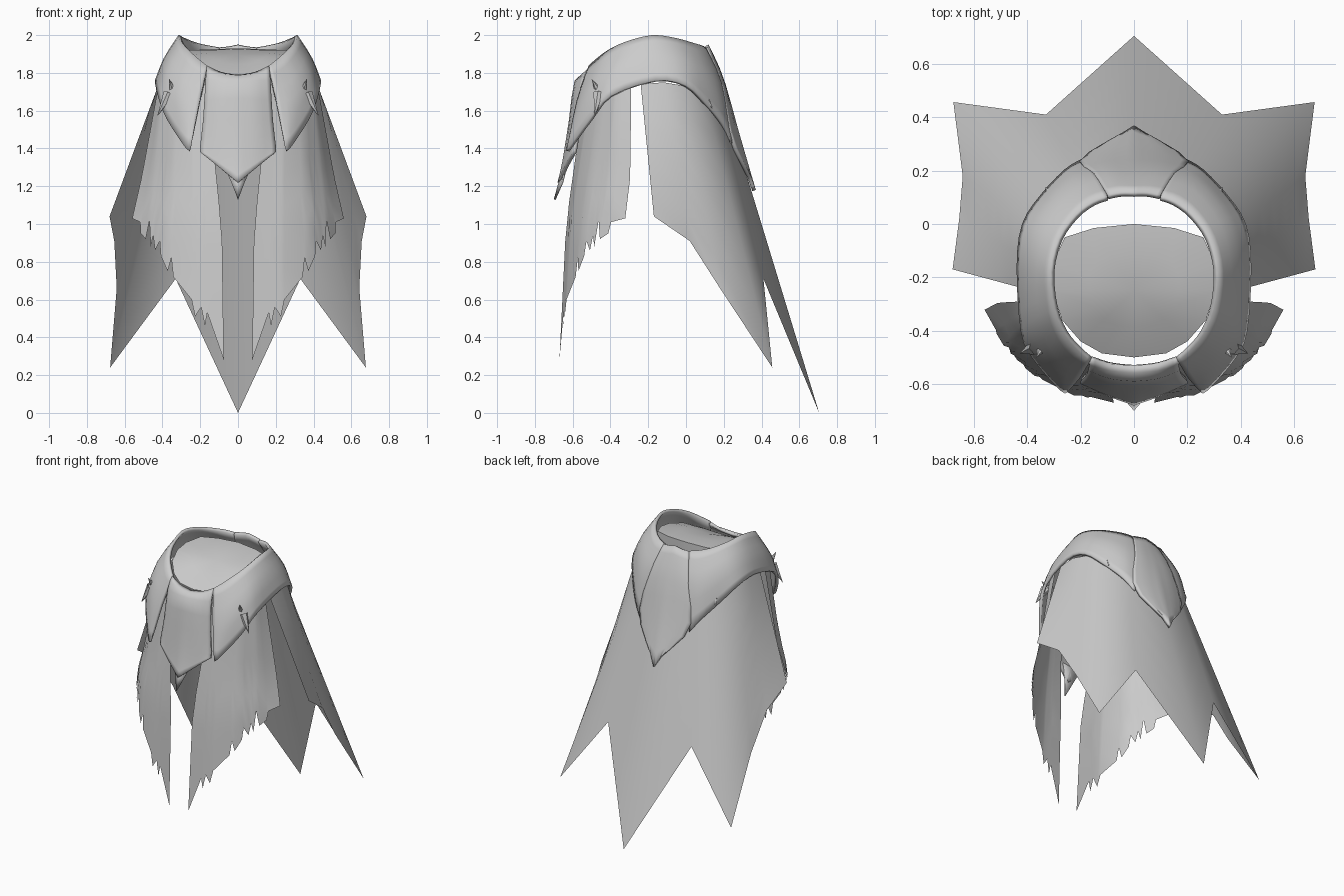
import bpy, bmesh
from mathutils import Vector

if "Cube" in bpy.data.objects:
    bpy.data.objects.remove(bpy.data.objects["Cube"])

cloth = bpy.data.materials.new("grey cloth")
cloth.diffuse_color = (0.6, 0.6, 0.6, 1)
cloth.use_nodes = True
cloth.node_tree.nodes["Principled BSDF"].inputs["Base Color"].default_value = cloth.diffuse_color


def lerp(pts, t):
    """Sample a polyline at t = 0..1."""
    f = min(max(t, 0), 1) * (len(pts) - 1)
    i = min(int(f), len(pts) - 2)
    return Vector(pts[i]).lerp(Vector(pts[i + 1]), f - i)


def spline(pts, t):
    """Sample a smooth curve through pts at t = 0..1."""
    f = t * (len(pts) - 1)
    i = min(int(f), len(pts) - 2)
    f -= i
    p = [Vector(pts[min(max(i + k, 0), len(pts) - 1)]) for k in (-1, 0, 1, 2)]
    return 0.5 * (2 * p[1] + (p[2] - p[0]) * f
                  + (2 * p[0] - 5 * p[1] + 4 * p[2] - p[3]) * f * f
                  + (3 * p[1] - p[0] - 3 * p[2] + p[3]) * f ** 3)


def finish(name, bm, thickness=0, angle=50):
    bmesh.ops.remove_doubles(bm, verts=bm.verts, dist=0.0005)
    bmesh.ops.recalc_face_normals(bm, faces=bm.faces)
    # single sheets face away from the body axis
    c = Vector((0, -0.15, 1.2))
    if sum(f.normal.dot(f.calc_center_median() - c) * f.calc_area() for f in bm.faces) < 0:
        bmesh.ops.reverse_faces(bm, faces=bm.faces)
    me = bpy.data.meshes.new(name)
    bm.to_mesh(me)
    bm.free()
    ob = bpy.data.objects.new(name, me)
    bpy.context.collection.objects.link(ob)
    me.materials.append(cloth)
    m = ob.modifiers.new("mirror", 'MIRROR')
    m.use_clip = True
    if thickness:
        s = ob.modifiers.new("thickness", 'SOLIDIFY')
        s.thickness = thickness
        s.offset = -1
    bpy.ops.object.select_all(action='DESELECT')
    ob.select_set(True)
    bpy.context.view_layer.objects.active = ob
    bpy.ops.object.shade_smooth_by_angle(angle=angle * 3.14159 / 180)
    return ob


def sheet(name, columns, thickness=0, angle=50):
    """Skin a list of point columns."""
    bm = bmesh.new()
    vs = [[bm.verts.new(p) for p in col] for col in columns]
    for a, b in zip(vs, vs[1:]):
        for j in range(len(a) - 1):
            bm.faces.new((a[j], b[j], b[j + 1], a[j + 1]))
    return finish(name, bm, thickness, angle)


def patch(name, columns, nu, nv, thickness):
    """Smoothly refined sheet."""
    cols = [[spline(c, j / nv) for j in range(nv + 1)] for c in columns]
    sheet(name, [[spline([c[j] for c in cols], i / nu) for j in range(nv + 1)]
                 for i in range(nu + 1)], thickness)


# Long rear cloak: (top, bottom) of each column, from side opening to centre back
cloak = [((.42, -.24, 1.74), (.68, -.17, 1.04)), ((.42, -.12, 1.75), (.655, .02, .91)),
         ((.39, 0, 1.73), (.642, .18, .66)), ((.30, .09, 1.72), (.677, .457, .24)),
         ((.2, .15, 1.72), (.33, .41, .71)), ((0, .18, 1.72), (0, .705, 0))]
sheet("cloak", [[lerp(c, j / 6) for j in range(7)] for c in cloak])

# Ragged front robe: horizontal sections and a torn hem
sections = [(1.74, [(.14, -.53), (.25, -.50), (.34, -.44), (.40, -.37), (.42, -.29)]),
            (1.25, [(.118, -.60), (.24, -.573), (.36, -.508), (.45, -.41), (.51, -.295)]),
            (1.0, [(.085, -.635), (.24, -.61), (.385, -.547), (.483, -.455), (.567, -.325)]),
            (.28, [(.075, -.67), (.24, -.655), (.40, -.59), (.50, -.51), (.60, -.36)])]
hem = [(0, .28), (.13, .53), (.15, .46), (.18, .56), (.23, .51), (.26, .60), (.42, .72),
       (.44, .82), (.47, .75), (.55, .83), (.57, .91), (.63, .86), (.66, .94), (.69, .88),
       (.72, 1.02), (.76, .92), (.84, .95), (.86, 1.01), (1, 1.03)]


def robe_point(u, z):
    for (z0, a), (z1, b) in zip(sections, sections[1:]):
        if z >= z1:
            p = lerp(a, u).lerp(lerp(b, u), (z0 - z) / (z0 - z1))
            return (p.x, p.y, z)


sheet("front_robe", [[robe_point(u, 1.74 + (zb - 1.74) * j / 7) for j in range(8)]
                     for u, zb in hem])

# Shoulder collar: top, middle, bottom of each station, front to back
patch("shoulder_collar", [
    [(.165, -.515, 1.84), (.205, -.58, 1.65), (.25, -.63, 1.40)],
    [(.21, -.475, 1.875), (.28, -.555, 1.66), (.275, -.625, 1.40)],
    [(.26, -.415, 1.92), (.345, -.48, 1.74), (.38, -.505, 1.56)],
    [(.30, -.32, 1.965), (.385, -.36, 1.83), (.425, -.40, 1.68)],
    [(.315, -.18, 2.0), (.392, -.17, 1.88), (.44, -.16, 1.76)],
    [(.283, -.055, 1.985), (.365, -.02, 1.87), (.42, .0, 1.735)],
    [(.22, .035, 1.96), (.30, .095, 1.81), (.35, .11, 1.635)],
    [(.155, .085, 1.945), (.22, .17, 1.75), (.26, .205, 1.52)],
    [(.10, .105, 1.935), (.14, .19, 1.75), (.195, .245, 1.43)]], 24, 6, .02)

# Centre front and back collar flaps
patch("front_flap", [
    [(0, -.53, 1.79), (0, -.59, 1.76), (0, -.62, 1.55), (0, -.655, 1.33), (0, -.68, 1.22)],
    [(.09, -.525, 1.805), (.09, -.58, 1.76), (.10, -.61, 1.55), (.11, -.63, 1.38), (.10, -.645, 1.30)],
    [(.165, -.51, 1.84), (.172, -.55, 1.76), (.185, -.575, 1.55), (.20, -.59, 1.42), (.20, -.60, 1.38)]],
    6, 8, .02)
patch("back_flap", [
    [(0, .12, 1.95), (0, .20, 1.77), (0, .285, 1.47), (0, .37, 1.18)],
    [(.05, .12, 1.94), (.085, .20, 1.76), (.11, .27, 1.47), (.04, .345, 1.25)],
    [(.10, .11, 1.935), (.15, .19, 1.75), (.20, .245, 1.46), (.04, .345, 1.25)]], 6, 8, .02)

# Inner cap closing the neck opening, with a low lip along its back
rim = [(0, -.5, 1.78), (.12, -.485, 1.79), (.2, -.44, 1.82), (.27, -.36, 1.86),
       (.305, -.25, 1.89), (.305, -.15, 1.905), (.26, -.05, 1.92), (.15, -.015, 1.925), (0, 0, 1.93)]
hub = Vector((0, -.25, 1.895))
sheet("neck_cap", [[hub, hub.lerp(Vector(p), .55) + Vector((0, 0, .012)), p] for p in rim])
sheet("cap_lip", [[(x, y, z), (x, y, 1.83)] for x, y, z in rim[6:]])


# Thorns on the collar and the dark point under the front flap
def thorn(name, base, tip, r):
    b, t = Vector(base), Vector(tip)
    bm = bmesh.new()
    bmesh.ops.create_cone(bm, segments=6, radius1=r, radius2=0, depth=(t - b).length)
    q = Vector((0, 0, 1)).rotation_difference(t - b)
    for v in bm.verts:
        v.co = q @ v.co + (b + t) / 2
    finish(name, bm, 0, 40)


thorn("front_thorn", (.365, -.46, 1.69), (.428, -.485, 1.57), .032)
thorn("upper_thorn", (.34, -.455, 1.69), (.365, -.50, 1.77), .025)
thorn("back_thorn", (.30, .085, 1.72), (.332, .14, 1.61), .03)
sheet("flap_point", [[(0, -.645, 1.32), (0, -.675, 1.22), (0, -.70, 1.13)],
                     [(.08, -.635, 1.32), (.035, -.66, 1.22), (0, -.70, 1.13)]], .01)
